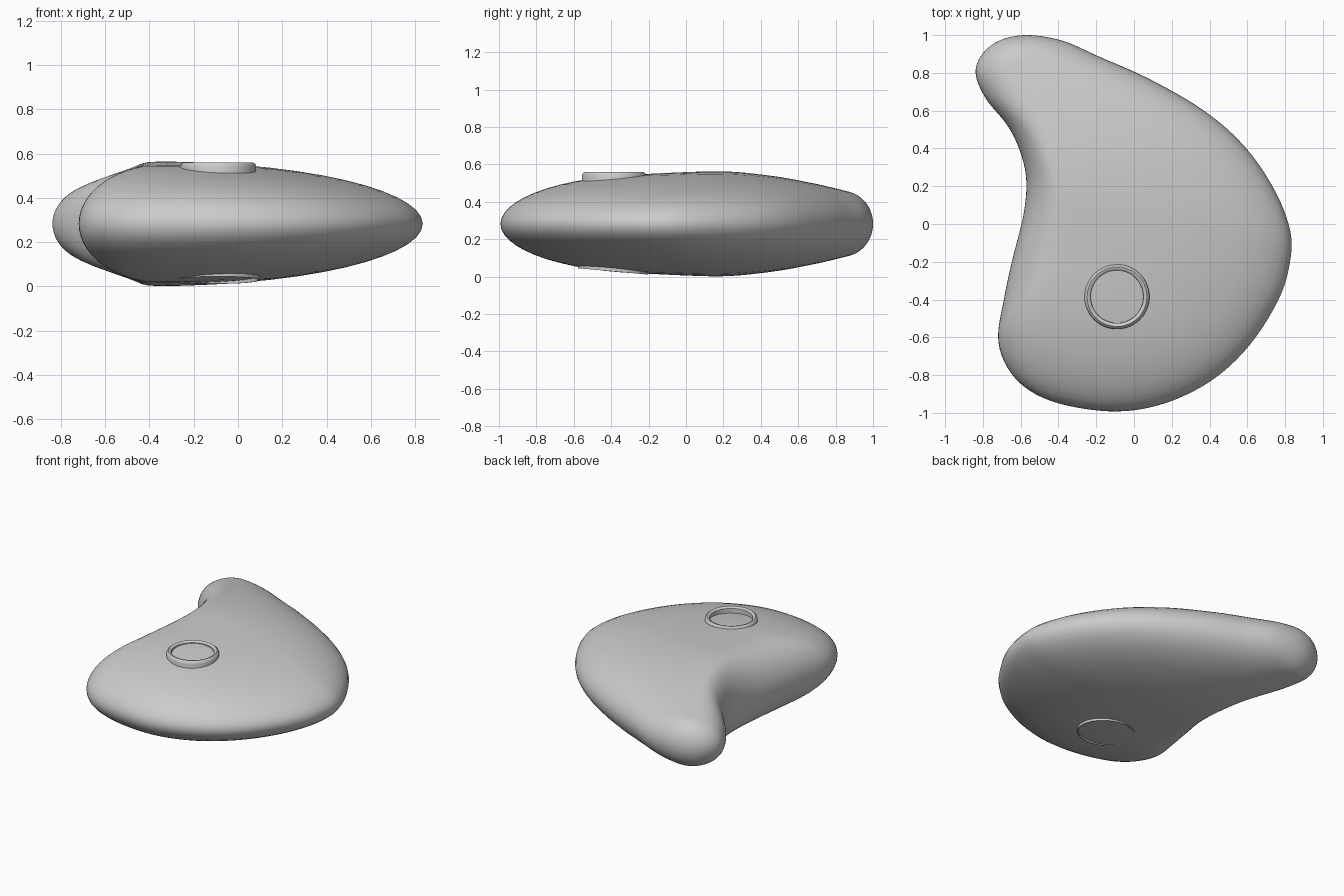
import bpy, bmesh, math
from mathutils import Vector

if "Cube" in bpy.data.objects:
    bpy.data.objects.remove(bpy.data.objects["Cube"])

MID = 0.2825          # height of the widest outline
SUB, RINGS = 6, 14

# Plan outline: x, y, position along the ridge line
OUTLINE = [(-.60, 1.0, 0), (-.39, .975, .3), (-.18, .885, .8), (.08, .77, 1.4), (.375, .60, 2.1),
           (.59, .41, 2.6), (.745, .185, 3), (.83, -.03, 3.4), (.83, -.2, 3.8), (.77, -.4, 4.2),
           (.61, -.65, 4.6), (.4, -.84, 4.9), (.14, -.96, 5), (-.13, -.995, 5), (-.44, -.94, 5),
           (-.63, -.82, 5), (-.72, -.63, 4.9), (-.69, -.4, 4.6), (-.645, -.19, 4.2), (-.58, .08, 3.5),
           (-.577, .29, 2.8), (-.656, .5, 2), (-.79, .67, 1), (-.84, .82, .3), (-.76, .945, 0)]
# Ridge line: x, y, half thickness
RIDGE = [(-.62, .84, .175), (-.52, .65, .22), (-.44, .45, .257), (-.39, .22, .2815),
         (-.36, 0, .277), (-.33, -.15, .268)]


def spline(a, b, c, d, t):
    a, b, c, d = map(Vector, (a, b, c, d))
    return 0.5 * (2 * b + (c - a) * t + (2 * a - 5 * b + 4 * c - d) * t ** 2 + (3 * b - a - 3 * c + d) * t ** 3)


def ridge_at(s):
    s = max(0.0, min(5.0, s))
    i = min(int(s), 4)
    return spline(RIDGE[max(i - 1, 0)], RIDGE[i], RIDGE[i + 1], RIDGE[min(i + 2, 5)], s - i)


def finish(name, bm, angle):
    bmesh.ops.recalc_face_normals(bm, faces=bm.faces)
    me = bpy.data.meshes.new(name)
    bm.to_mesh(me)
    bm.free()
    ob = bpy.data.objects.new(name, me)
    bpy.context.collection.objects.link(ob)
    bpy.ops.object.select_all(action='DESELECT')
    ob.select_set(True)
    bpy.context.view_layer.objects.active = ob
    bpy.ops.object.shade_smooth_by_angle(angle=math.radians(angle))
    return ob


def bridge(bm, a, b):
    n = len(a)
    for i in range(n):
        bm.faces.new((a[i], a[(i + 1) % n], b[(i + 1) % n], b[i]))


# Comma shaped body: elliptical rings from the outline up and down to the ridge
n = len(OUTLINE)
edge = [spline(*(OUTLINE[(i + k) % n] for k in (-1, 0, 1, 2)), j / SUB) for i in range(n) for j in range(SUB)]
bm = bmesh.new()
rings = []
for k in range(-RINGS, RINGS + 1):
    th = math.pi / 2 * k / RINGS
    ring = []
    for e in edge:
        s = round(e.z * 4) / 4 if abs(k) == RINGS else e.z   # both sides meet on shared ridge points
        r = ridge_at(s)
        t = 1 - math.cos(th)
        ring.append(bm.verts.new((e.x + (r.x - e.x) * t, e.y + (r.y - e.y) * t, MID + r.z * math.sin(th))))
    rings.append(ring)
for a, b in zip(rings, rings[1:]):
    bridge(bm, a, b)
bmesh.ops.remove_doubles(bm, verts=bm.verts, dist=0.0005)
body = finish("body", bm, 60)
sm = body.modifiers.new("soften", 'SMOOTH')
sm.factor, sm.iterations = 0.5, 4


# Collars: turned profile (radius, z), with an optional slope along y
def collar(name, cx, cy, profile, slope=0.0, seg=48):
    bm = bmesh.new()
    loops = [[bm.verts.new((cx + r * math.cos(2 * math.pi * i / seg), cy + r * math.sin(2 * math.pi * i / seg),
                            z + slope * r * math.sin(2 * math.pi * i / seg))) for i in range(seg)]
             for r, z in profile]
    for i, a in enumerate(loops):
        bridge(bm, a, loops[(i + 1) % len(loops)])
    return finish(name, bm, 35)


collar("top_ring", -.09, -.385, [(.172, .47), (.172, .54), (.168, .552), (.158, .56), (.148, .558),
                                 (.14, .55), (.138, .47)])
collar("bottom_ring", -.09, -.39, [(.188, .10), (.188, .028), (.182, .028), (.182, .10)], slope=-.09)
